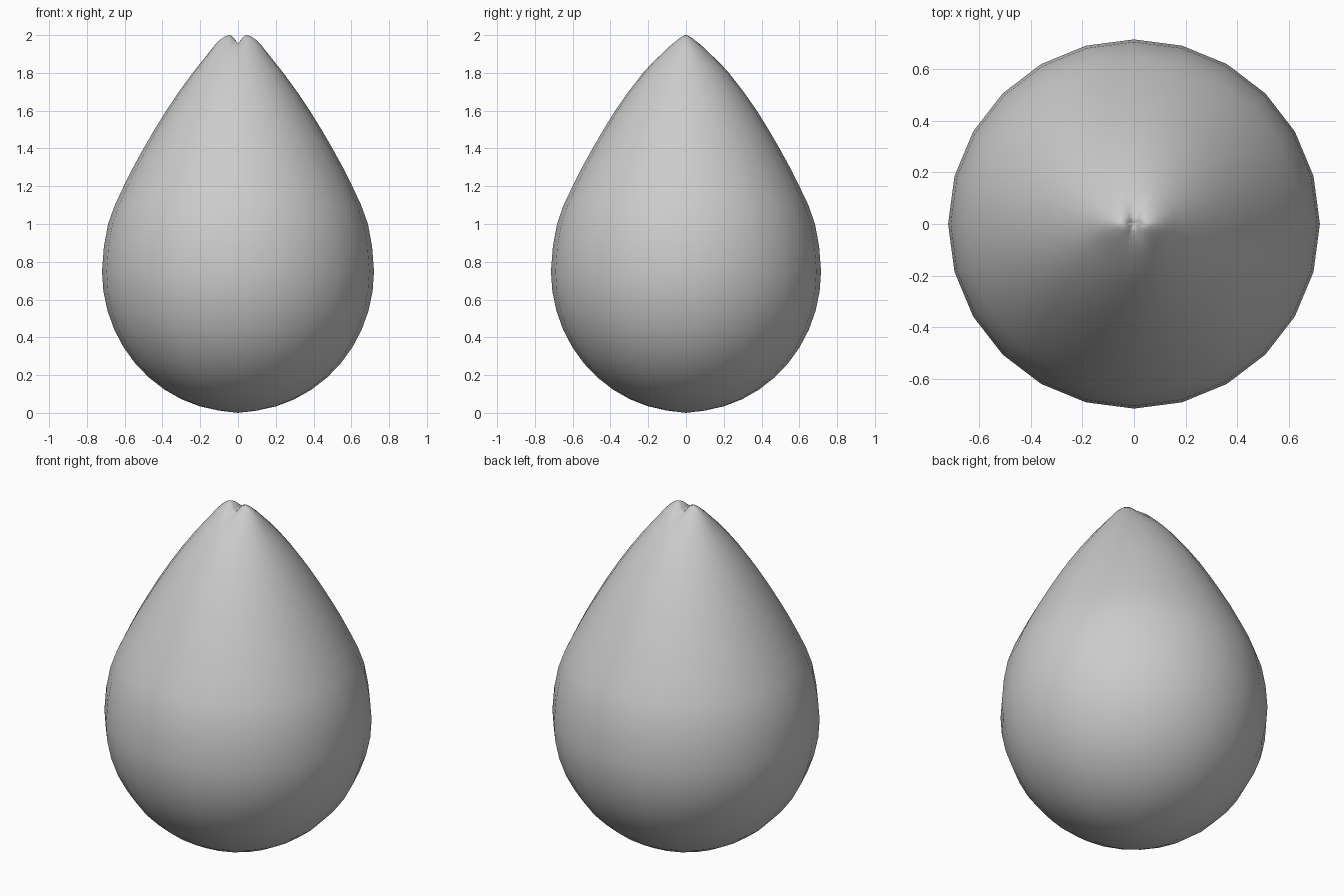
import bpy, bmesh, math

if "Cube" in bpy.data.objects:
    bpy.data.objects.remove(bpy.data.objects["Cube"])

SIDES = 24

# Body rings from bottom to top: (x radius, y radius, height)
rings = []
for k in range(1, 12):  # rounded lower half, up to the widest ring
    a = math.pi / 2 * k / 11
    rings.append((0.72 * math.sin(a), 0.715 * math.sin(a), 0.75 - 0.745 * math.cos(a)))
# Tapering upper half, narrowing to a ridge along x at the tip
rings += [(0.71, 0.705, 0.88), (0.688, 0.683, 1.0), (0.652, 0.648, 1.1), (0.605, 0.60, 1.2),
          (0.555, 0.55, 1.3), (0.50, 0.495, 1.4), (0.442, 0.437, 1.5), (0.38, 0.375, 1.6),
          (0.313, 0.305, 1.7), (0.24, 0.227, 1.8), (0.20, 0.182, 1.85), (0.16, 0.133, 1.9),
          (0.125, 0.087, 1.945), (0.095, 0.052, 1.975), (0.07, 0.028, 1.993),
          (0.048, 0.014, 2.0), (0.028, 0.008, 1.999)]


def notch(x, y):
    """Depth of the small cleft in the tip."""
    return 0.043 * math.exp(-(x / 0.022) ** 2 - (y / 0.085) ** 2)


bm = bmesh.new()
loops = []
for rx, ry, z in rings:
    loop = []
    for i in range(SIDES):
        a = 2 * math.pi * i / SIDES
        x, y = rx * math.cos(a), ry * math.sin(a)
        drop = notch(x, y) if z > 1.7 else 0
        loop.append(bm.verts.new((x, y, z - drop)))
    loops.append(loop)

for lo, hi in zip(loops, loops[1:]):
    for i in range(SIDES):
        j = (i + 1) % SIDES
        bm.faces.new((lo[i], lo[j], hi[j], hi[i]))

# Close the base and the cleft
base = bm.verts.new((0, 0, 0))
tip = bm.verts.new((0, 0, 1.955))
for i in range(SIDES):
    j = (i + 1) % SIDES
    bm.faces.new((loops[0][j], loops[0][i], base))
    bm.faces.new((loops[-1][i], loops[-1][j], tip))
bmesh.ops.recalc_face_normals(bm, faces=bm.faces)
for f in bm.faces:
    f.smooth = True

mesh = bpy.data.meshes.new("teardrop_bud")
bm.to_mesh(mesh)
bm.free()
bud = bpy.data.objects.new("teardrop_bud", mesh)
bpy.context.collection.objects.link(bud)
